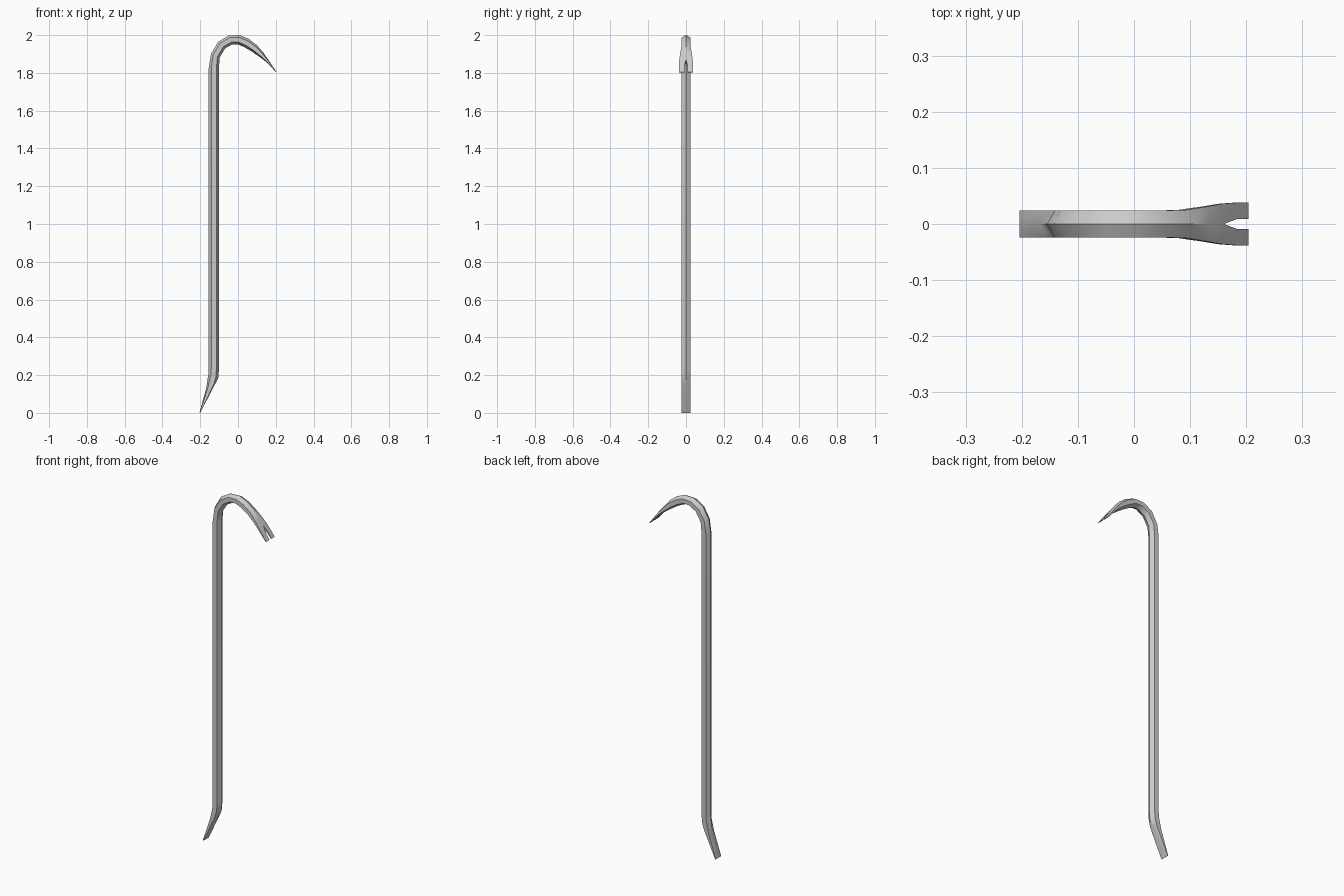
import bpy, bmesh

if "Cube" in bpy.data.objects:
    bpy.data.objects.remove(bpy.data.objects["Cube"])

# Ring stations along the bar: outer ridge (x, z), inner ridge (x, z),
# half width, shoulder inset fraction, half slot width
RINGS = [
    (-.204, .003, -.200, .000, .024, .05, 0),      # chisel tip
    (-.168, .130, -.120, .155, .024, .19, 0),
    (-.157, .205, -.104, .185, .024, .25, 0),
    (-.155, .235, -.101, .230, .024, .25, 0),      # straight shaft
    (-.155, 1.825, -.101, 1.825, .024, .25, 0),
    (-.143, 1.900, -.097, 1.882, .024, .25, 0),    # hook bend
    (-.106, 1.964, -.068, 1.930, .024, .25, 0),
    (-.050, 1.998, -.030, 1.951, .024, .25, 0),
    (.008, 2.000, .000, 1.951, .024, .25, 0),
    (.055, 1.981, .032, 1.937, .024, .25, 0),
    (.100, 1.947, .070, 1.915, .025, .25, 0),
    (.135, 1.906, .115, 1.884, .031, .25, 0),      # claw flare
    (.160, 1.870, .147, 1.860, .036, .22, 0),
    (.184, 1.834, .176, 1.831, .038, .18, .009),   # forked tips
    (.204, 1.805, .201, 1.803, .038, .10, .009),
]


def ring(bm, ox, oz, ix, iz, w, f, s):
    """Half of a six-sided section, from outer ridge to inner ridge."""
    pts = [(0, s), (f, w), (1 - f, w), (1, s)]
    return [bm.verts.new((ox + (ix - ox) * t, y, oz + (iz - oz) * t)) for t, y in pts]


# Half of the bar, with slot walls where the claw is forked
bm = bmesh.new()
loops = [ring(bm, *r) for r in RINGS]
for k, (a, b) in enumerate(zip(loops, loops[1:])):
    for i in range(3):
        bm.faces.new((a[i], a[i + 1], b[i + 1], b[i]))
    if RINGS[k + 1][6] > 0:
        bm.faces.new((a[3], a[0], b[0], b[3]))
bm.faces.new(loops[0])
bm.faces.new(loops[-1][::-1])

# Mirror to the other side and weld the centre seam
geom = bm.verts[:] + bm.edges[:] + bm.faces[:]
bmesh.ops.mirror(bm, geom=geom, axis='Y', merge_dist=0.0002)
bmesh.ops.remove_doubles(bm, verts=bm.verts[:], dist=0.0002)
bmesh.ops.recalc_face_normals(bm, faces=bm.faces[:])

mesh = bpy.data.meshes.new("crowbar")
bm.to_mesh(mesh)
bm.free()
bar = bpy.data.objects.new("crowbar", mesh)
bpy.context.collection.objects.link(bar)

# Smooth along the bend, crisp along the six edges
bpy.context.view_layer.objects.active = bar
bar.select_set(True)
bpy.ops.object.shade_smooth_by_angle(angle=0.6)
